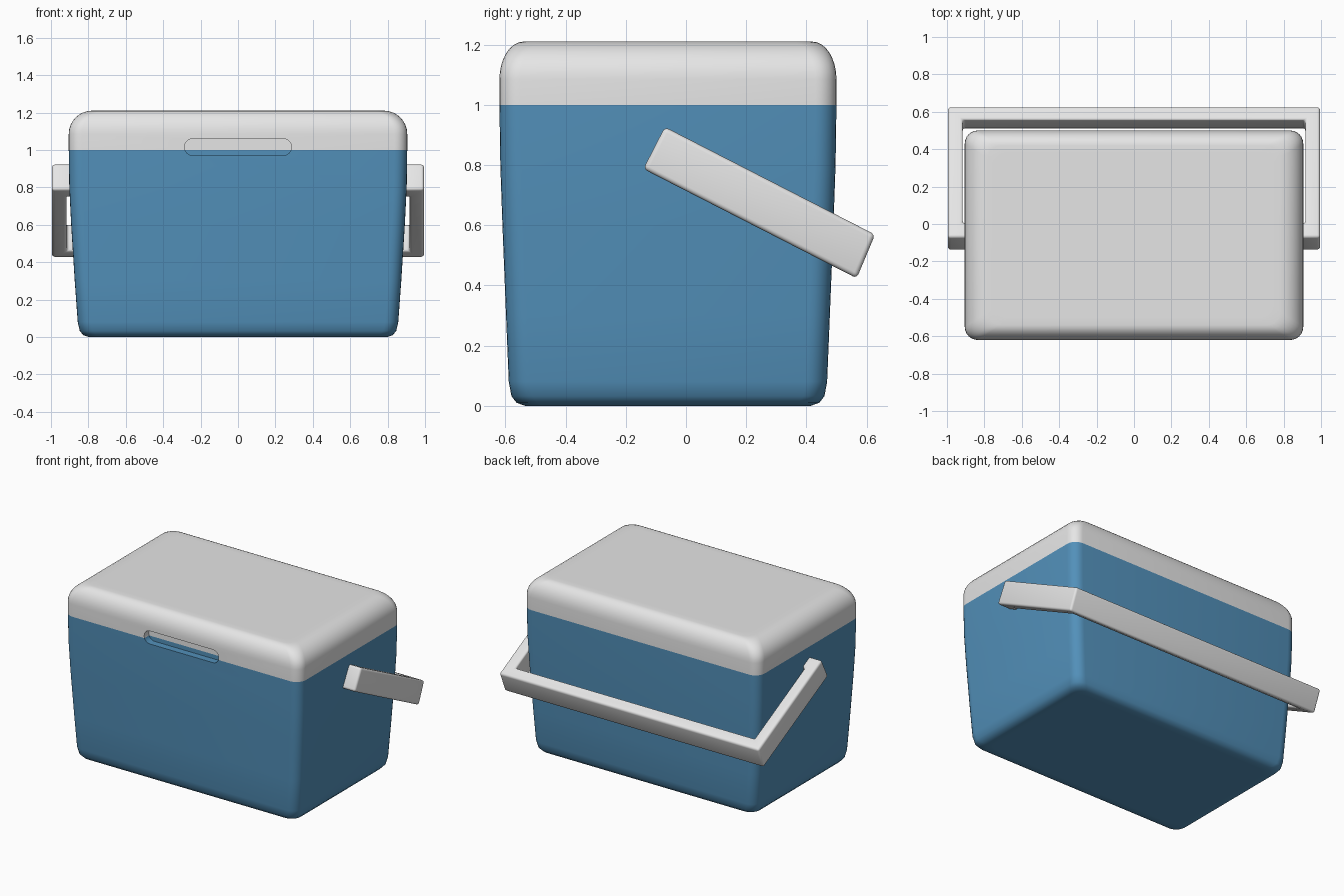
import bpy, bmesh, math
from mathutils import Vector

if "Cube" in bpy.data.objects:
    bpy.data.objects.remove(bpy.data.objects["Cube"])

CY = -0.06  # depth centre of the box


def material(name, rgb):
    m = bpy.data.materials.new(name)
    m.diffuse_color = (*rgb, 1)
    m.use_nodes = True
    m.node_tree.nodes["Principled BSDF"].inputs["Base Color"].default_value = m.diffuse_color
    return m


BLUE = material("cooler blue", (0.085, 0.28, 0.49))
WHITE = material("off white", (0.79, 0.79, 0.79))


def make_object(name, bm, mat):
    bmesh.ops.recalc_face_normals(bm, faces=bm.faces)
    me = bpy.data.meshes.new(name)
    bm.to_mesh(me)
    bm.free()
    ob = bpy.data.objects.new(name, me)
    if mat:
        me.materials.append(mat)
    bpy.context.collection.objects.link(ob)
    return ob


def activate(ob):
    bpy.ops.object.select_all(action='DESELECT')
    ob.select_set(True)
    bpy.context.view_layer.objects.active = ob


def rounded_rect(hx, hy, r, n=6):
    pts = []
    for k, (sx, sy) in enumerate([(1, 1), (-1, 1), (-1, -1), (1, -1)]):
        for i in range(n + 1):
            a = math.pi / 2 * (k + i / n)
            pts.append((sx * (hx - r) + r * math.cos(a), sy * (hy - r) + r * math.sin(a)))
    return pts


def loft(name, profile, mat):
    """Stack rounded rectangles given as (z, half width, half depth)."""
    bm = bmesh.new()
    rings = [[bm.verts.new((x, y + CY, z)) for x, y in rounded_rect(hx, hy, 0.07)]
             for z, hx, hy in profile]
    for a, b in zip(rings, rings[1:]):
        for i in range(len(a)):
            j = (i + 1) % len(a)
            bm.faces.new((a[i], a[j], b[j], b[i]))
    bm.faces.new(rings[0][::-1])
    bm.faces.new(rings[-1])
    return make_object(name, bm, mat)


# Tapered box with a rounded foot
body = loft("cooler_body", [
    (0, 0.76, 0.44), (0, 0.80, 0.475), (0.01, 0.827, 0.503), (0.032, 0.846, 0.52),
    (0.08, 0.857, 0.529), (0.3, 0.873, 0.538), (0.6, 0.892, 0.55),
    (0.8, 0.902, 0.557), (1.0, 0.905, 0.56)], BLUE)

# Lid with a domed edge
dome = [(1.085 + 0.125 * math.sin(a), 0.78 + 0.125 * math.cos(a), 0.48 + 0.08 * math.cos(a))
        for a in (math.pi / 2 * i / 8 for i in range(9))]
lid = loft("cooler_lid", [(1.0, 0.905, 0.56)] + dome + [(1.21, 0.74, 0.44)], WHITE)

# Finger slot cut across the seam
bm = bmesh.new()
slot = rounded_rect(0.286, 0.045, 0.0449, 8)
near = [bm.verts.new((x, -0.75, z + 1.015)) for x, z in slot]
far = [bm.verts.new((x, -0.57, z + 1.015)) for x, z in slot]
for i in range(len(slot)):
    j = (i + 1) % len(slot)
    bm.faces.new((near[i], near[j], far[j], far[i]))
bm.faces.new(near)
bm.faces.new(far)
cutter = make_object("slot_cutter", bm, None)
cutter.hide_render = True
for ob in (body, lid):
    mod = ob.modifiers.new("slot", 'BOOLEAN')
    mod.operation = 'DIFFERENCE'
    mod.solver = 'EXACT'
    mod.object = cutter
    activate(ob)
    bpy.ops.object.modifier_apply(modifier=mod.name)
bpy.data.objects.remove(cutter)

# Swung-back U handle: outline in (x, distance along arm), thickened across the arm
half = [(0.885, 0.0), (0.995, 0.0), (0.995, 0.797)]
inner = [(0.916, 0.718), (0.916, 0.09), (0.885, 0.09)]
right = half[::-1] + []
outline = half + [(-x, u) for x, u in half[::-1]] \
    + [(-x, u) for x, u in inner[::-1]] + inner
along = Vector((0, 0.89, -0.456))
across = Vector((0, 0.456, 0.89))
origin = Vector((0, -0.142, 0.787))
bm = bmesh.new()
layers = []
for v in (0.0, 0.157):
    layer = []
    for x, u in outline:
        if u > 0.75 and v > 0:
            u -= 0.012  # back bar leans slightly
        if 0.7 < u < 0.75:
            u += 0.012 if v == 0 else -0.012
        layer.append(bm.verts.new(origin + Vector((x, 0, 0)) + along * u + across * v))
    layers.append(layer)
for i in range(len(outline)):
    j = (i + 1) % len(outline)
    bm.faces.new((layers[0][i], layers[0][j], layers[1][j], layers[1][i]))
# Top and bottom split into bosses, arms and bar
N = len(outline)
for L in layers:
    a, b, c, d, e, f, g, h, i, j, k, l = L
    bm.faces.new((a, b, c, j, k, l))
    bm.faces.new((d, e, f, g, h, i))
    bm.faces.new((c, d, i, j))
handle = make_object("carry_handle", bm, WHITE)
bev = handle.modifiers.new("soft edges", 'BEVEL')
bev.width = 0.022
bev.segments = 4
bev.limit_method = 'ANGLE'
bev.angle_limit = math.radians(30)
activate(handle)
bpy.ops.object.modifier_apply(modifier=bev.name)

for ob in (body, lid, handle):
    activate(ob)
    bpy.ops.object.shade_smooth_by_angle(angle=math.radians(40))
